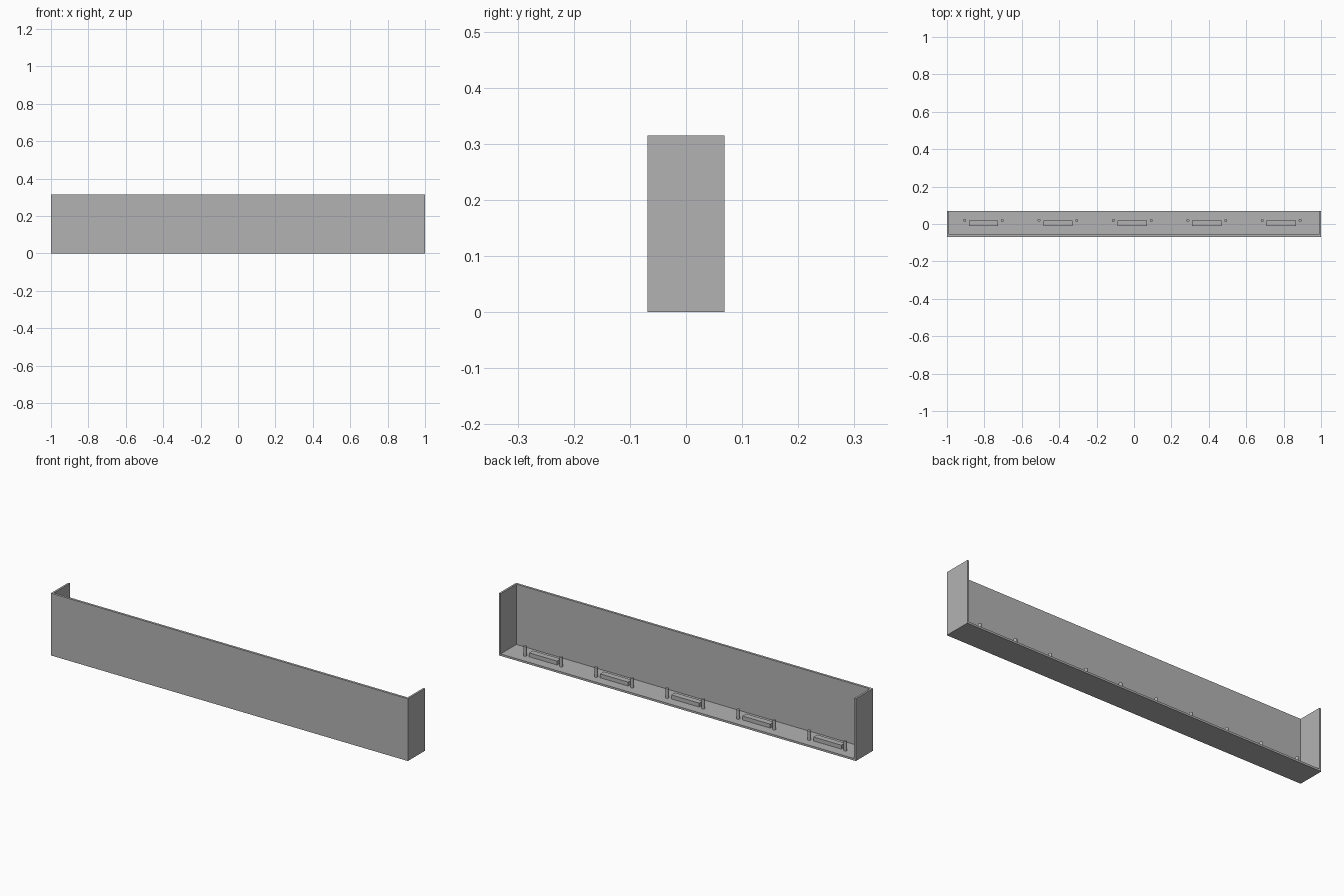
import bpy

cube = bpy.data.objects.get("Cube")
if cube:
    bpy.data.objects.remove(cube, do_unlink=True)

grey = bpy.data.materials.new("plain grey")
grey.use_nodes = True
colour = (0.45, 0.45, 0.45, 1)
grey.diffuse_color = colour
grey.node_tree.nodes["Principled BSDF"].inputs["Base Color"].default_value = colour


def box(name, low, high):
    """Box between two opposite corners."""
    bpy.ops.mesh.primitive_cube_add(size=1, location=[(a + b) / 2 for a, b in zip(low, high)])
    ob = bpy.context.object
    ob.name = name
    ob.scale = [b - a for a, b in zip(low, high)]
    bpy.ops.object.transform_apply(location=False, rotation=False, scale=True)
    ob.data.materials.append(grey)


def post(name, x, y, low, high, radius):
    """Upright round peg."""
    bpy.ops.mesh.primitive_cylinder_add(vertices=16, radius=radius, depth=high - low,
                                        location=(x, y, (low + high) / 2))
    ob = bpy.context.object
    ob.name = name
    ob.data.materials.append(grey)
    bpy.ops.object.shade_smooth_by_angle()


HALF_DEPTH, HEIGHT, WALL = 0.069, 0.315, 0.01
INNER_FRONT = -0.057

# Open tray: front panel, two end walls and a floor
box("front_panel", (-1, -HALF_DEPTH, 0), (1, INNER_FRONT, HEIGHT))
box("floor", (WALL - 1, INNER_FRONT, 0), (1 - WALL, HALF_DEPTH, WALL))
box("right_wall", (-1, INNER_FRONT, 0), (WALL - 1, HALF_DEPTH, HEIGHT))
box("left_wall", (1 - WALL, INNER_FRONT, 0), (1, HALF_DEPTH, HEIGHT))

# Row of connector blocks, each between two pegs
for i in range(5):
    x = -0.009 + (i - 2) * 0.398
    box(f"connector_block_{i + 1}", (x - 0.078, -0.011, WALL), (x + 0.078, 0.019, 0.03))
    for side, sign in (("right", -1), ("left", 1)):
        post(f"{side}_peg_{i + 1}", x + sign * 0.101, 0.019, WALL, 0.058, 0.008)
